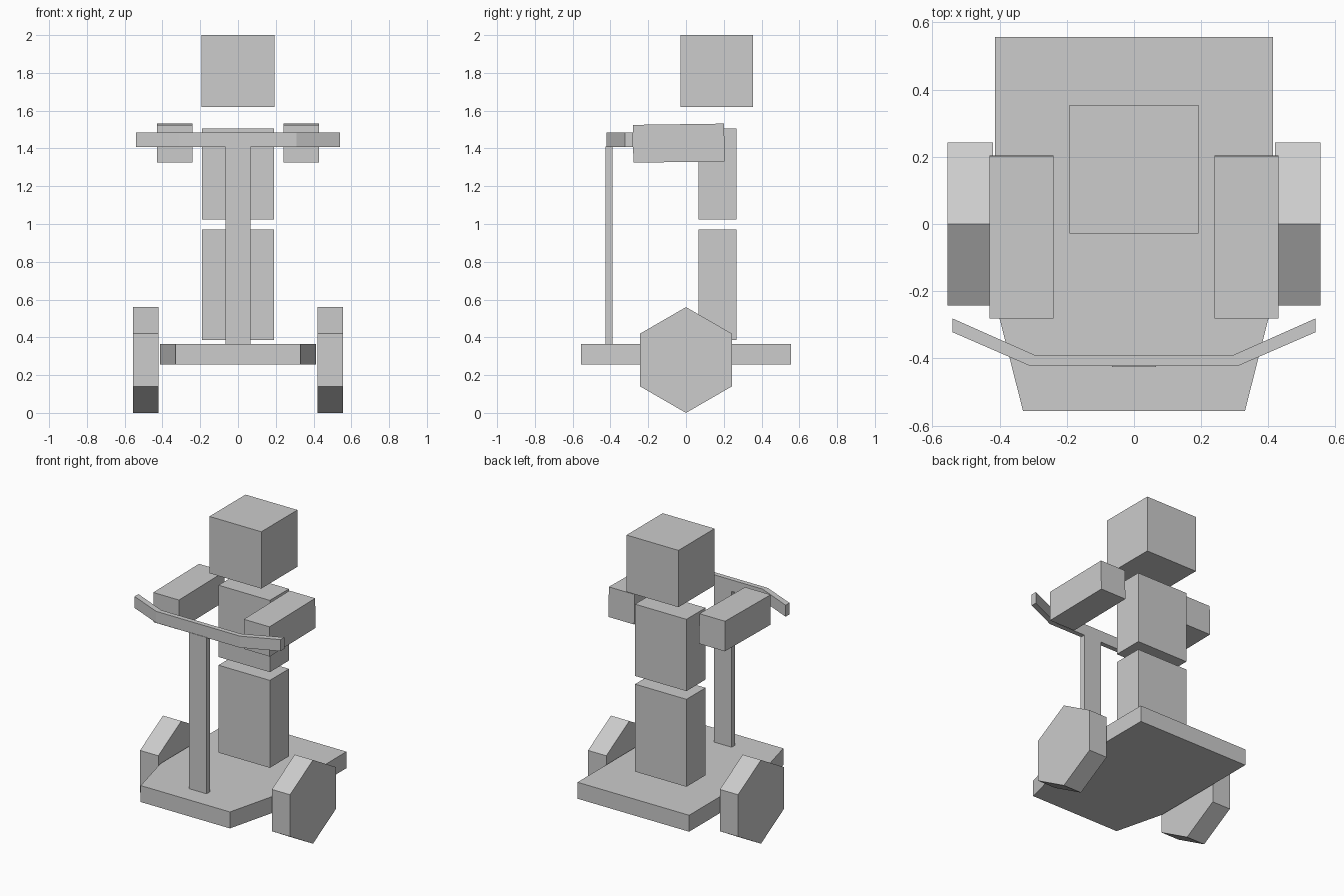
import bpy, bmesh, math
from mathutils import Vector

cube = bpy.data.objects.get("Cube")
if cube:
    bpy.data.objects.remove(cube, do_unlink=True)

# One plain grey for everything
GREY = (0.604, 0.604, 0.604, 1.0)
grey = bpy.data.materials.new("light_grey")
grey.use_nodes = True
grey.diffuse_color = GREY
grey.node_tree.nodes["Principled BSDF"].inputs["Base Color"].default_value = GREY


def finish(name, bm):
    bmesh.ops.recalc_face_normals(bm, faces=bm.faces)
    mesh = bpy.data.meshes.new(name)
    bm.to_mesh(mesh)
    bm.free()
    mesh.materials.append(grey)
    obj = bpy.data.objects.new(name, mesh)
    bpy.context.collection.objects.link(obj)
    return obj


def prism(name, outline, direction):
    """Extrude a flat outline of 3D points along a direction."""
    bm = bmesh.new()
    face = bm.faces.new([bm.verts.new(p) for p in outline])
    grown = bmesh.ops.extrude_face_region(bm, geom=[face], use_keep_orig=True)
    top = [v for v in grown["geom"] if isinstance(v, bmesh.types.BMVert)]
    bmesh.ops.translate(bm, verts=top, vec=Vector(direction))
    return finish(name, bm)


def box(name, low, high):
    """Box between two corners, with its origin at the centre."""
    low, high = Vector(low), Vector(high)
    bm = bmesh.new()
    bmesh.ops.create_cube(bm, size=1)
    bmesh.ops.scale(bm, verts=bm.verts, vec=high - low)
    obj = finish(name, bm)
    obj.location = (low + high) / 2
    return obj


def mirrored(half, z):
    """Complete a right-half outline across x = 0."""
    return [(x, y, z) for x, y in half] + [(-x, y, z) for x, y in reversed(half)]


# Deck, tapered toward the front
prism("deck", mirrored([(0.33, -0.557), (0.413, -0.23), (0.413, 0.557)], 0.255),
      (0, 0, 0.11))

# Six-sided wheels and tilted arms on both sides
for side, s in (("left", 1), ("right", -1)):
    rim = [(s * 0.42, 0.28 * math.sin(i * math.pi / 3), 0.28 + 0.28 * math.cos(i * math.pi / 3))
           for i in range(6)]
    prism(side + "_wheel", rim, (s * 0.135, 0, 0))
    inner, outer = sorted((s * 0.24, s * 0.43))
    arm = box(side + "_arm", (inner, -0.28, 1.328), (outer, 0.203, 1.528))
    arm.rotation_euler.x = math.radians(0.8)

# Steering column and swept-back handlebar
box("steering_column", (-0.065, -0.425, 0.365), (0.065, -0.39, 1.41))
prism("handlebar", mirrored([(0.31, -0.422), (0.54, -0.322), (0.54, -0.281), (0.295, -0.39)], 1.407),
      (0, 0, 0.077))

# Rider body blocks
box("legs", (-0.19, 0.065, 0.385), (0.19, 0.267, 0.97))
box("torso", (-0.19, 0.065, 1.025), (0.19, 0.267, 1.505))
box("head", (-0.192, -0.028, 1.62), (0.192, 0.354, 2.0))
